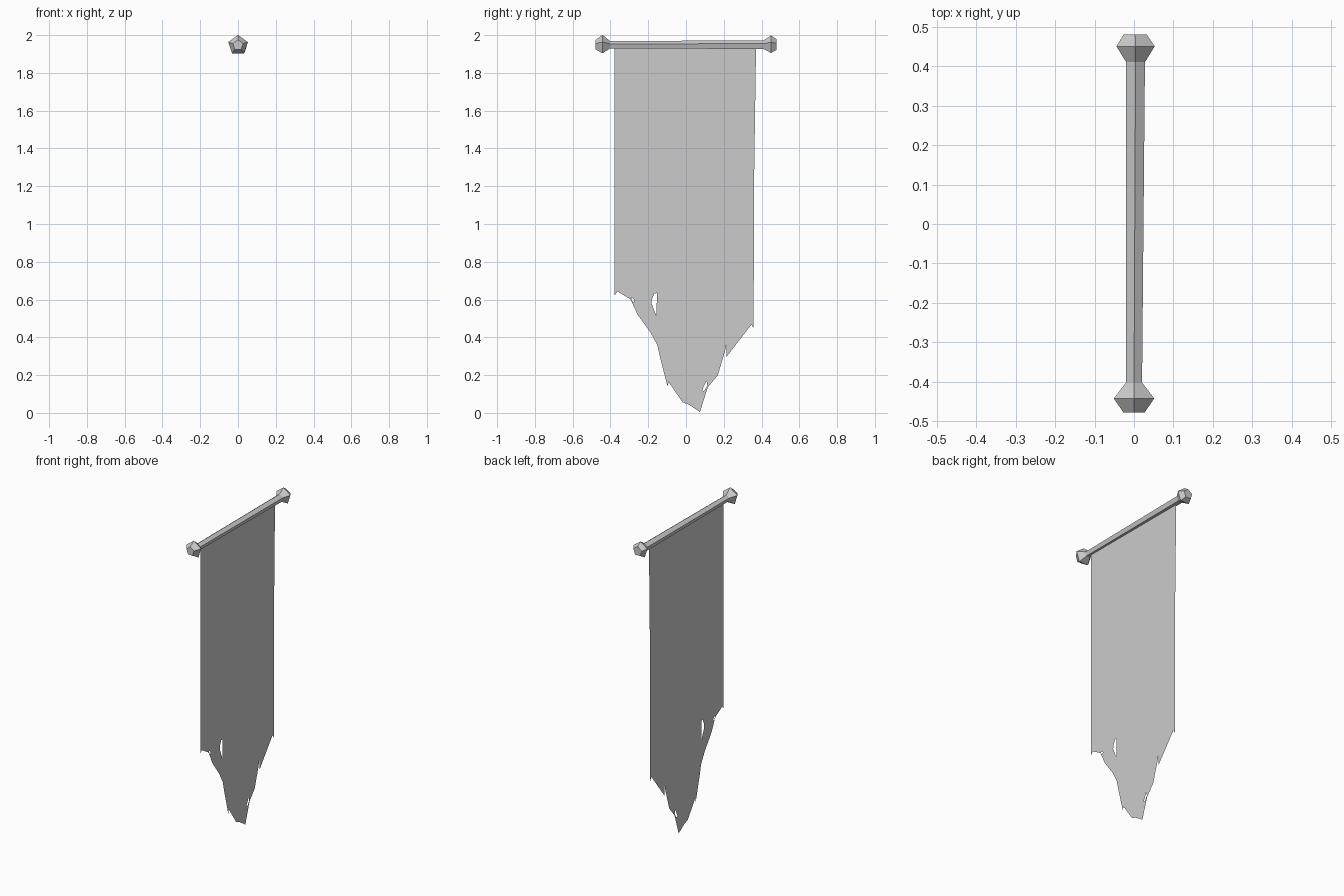
import bpy, bmesh, math

if "Cube" in bpy.data.objects:
    bpy.data.objects.remove(bpy.data.objects["Cube"])


def finish(bm, name):
    mesh = bpy.data.meshes.new(name)
    bm.to_mesh(mesh)
    bm.free()
    obj = bpy.data.objects.new(name, mesh)
    bpy.context.collection.objects.link(obj)
    return obj


# Pole with faceted end knobs: five-sided rings of (y, x centre, radius)
SIDES, POLE_Z = 5, 1.947
rings = [(-0.478, 0, 0.028), (-0.442, 0, 0.054), (-0.402, 0, 0.0215),
         (0.41, 0.004, 0.025), (0.45, 0.004, 0.051), (0.48, 0.003, 0.031)]
bm = bmesh.new()
loops = []
for y, cx, r in rings:
    loop = []
    for i in range(SIDES):
        a = math.pi / 2 + math.tau * i / SIDES
        loop.append(bm.verts.new((cx + r * math.cos(a), y, POLE_Z + r * math.sin(a))))
    loops.append(loop)
for a, b in zip(loops, loops[1:]):
    for i in range(SIDES):
        j = (i + 1) % SIDES
        bm.faces.new((a[i], a[j], b[j], b[i]))
bm.faces.new(loops[0])
bm.faces.new(loops[-1])
bmesh.ops.recalc_face_normals(bm, faces=bm.faces)
finish(bm, "pole")

# Ragged cloth: flat sheet in the YZ plane with a torn hem and holes
outline = [(-0.378, 1.94), (-0.378, 0.622), (-0.363, 0.643), (-0.294, 0.602),
           (-0.257, 0.521), (-0.188, 0.426), (-0.151, 0.357), (-0.14, 0.304),
           (-0.098, 0.14), (-0.092, 0.164), (-0.018, 0.056), (0.013, 0.045),
           (0.074, 0.005), (0.115, 0.135), (0.168, 0.199), (0.206, 0.325),
           (0.215, 0.368), (0.213, 0.295), (0.347, 0.468), (0.358, 0.447),
           (0.36, 1.2), (0.368, 1.75), (0.371, 1.94)]
holes = [[(-0.168, 0.632), (-0.154, 0.634), (-0.156, 0.512), (-0.183, 0.581), (-0.18, 0.602)],
         [(-0.291, 0.612), (-0.272, 0.598), (-0.277, 0.587), (-0.286, 0.59)],
         [(0.109, 0.17), (0.113, 0.145), (0.095, 0.115), (0.085, 0.12)]]
bm = bmesh.new()
for points in [outline] + holes:
    verts = [bm.verts.new((0, y, z)) for y, z in points]
    for i, v in enumerate(verts):
        bm.edges.new((v, verts[(i + 1) % len(verts)]))
bmesh.ops.triangle_fill(bm, edges=bm.edges[:], use_beauty=True, normal=(1, 0, 0))
finish(bm, "banner_cloth")
